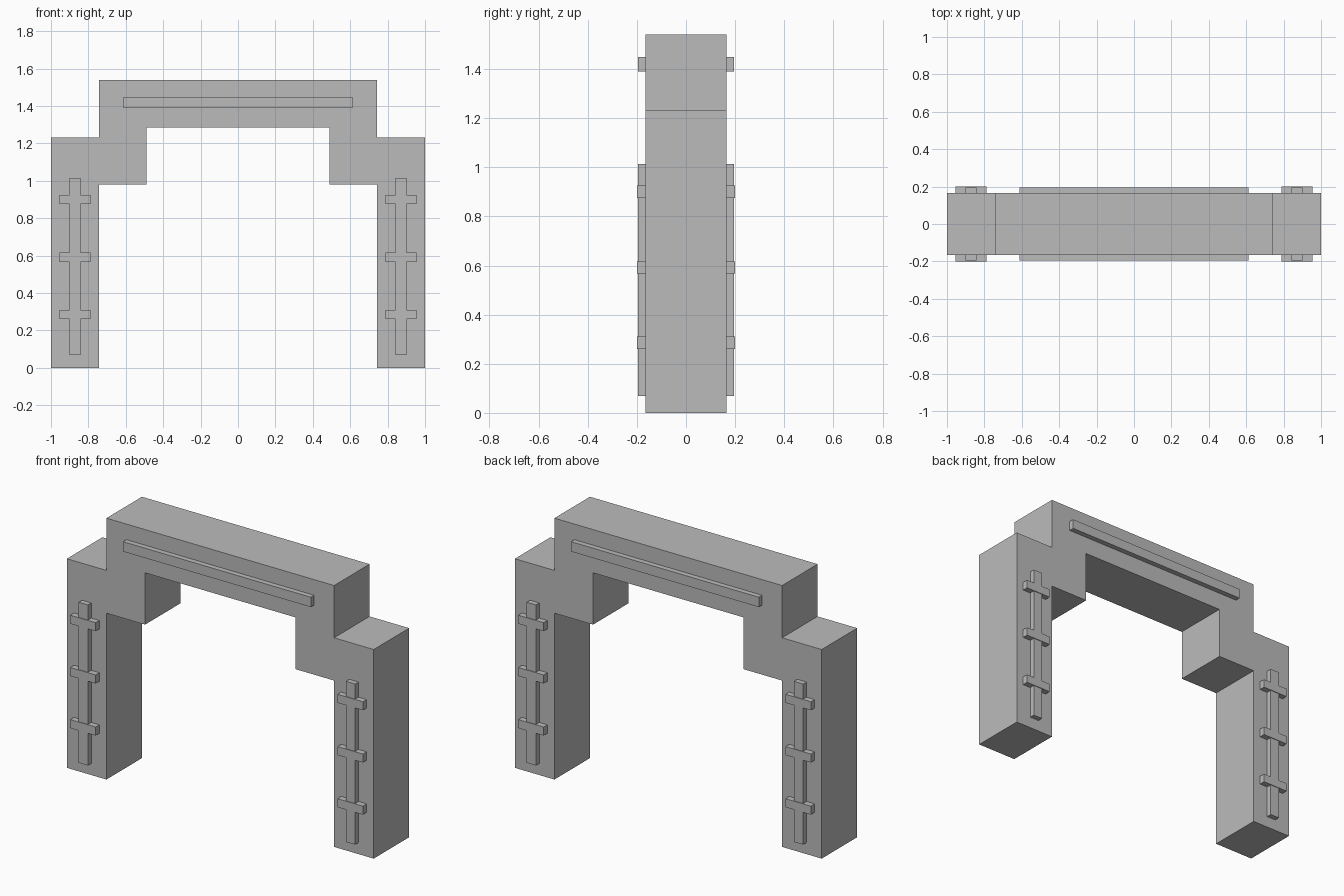
import bpy
import bmesh

default = bpy.data.objects.get("Cube")
if default:
    bpy.data.objects.remove(default)

# Single plain colour
grey = bpy.data.materials.new("stone_grey")
grey.use_nodes = True
colour = (0.5, 0.5, 0.5, 1)
grey.diffuse_color = colour
grey.node_tree.nodes["Principled BSDF"].inputs["Base Color"].default_value = colour

HALF_DEPTH = 0.165


def finish(name, bm):
    bmesh.ops.recalc_face_normals(bm, faces=bm.faces)
    mesh = bpy.data.meshes.new(name)
    bm.to_mesh(mesh)
    bm.free()
    mesh.materials.append(grey)
    obj = bpy.data.objects.new(name, mesh)
    bpy.context.collection.objects.link(obj)
    return obj


def box(name, x0, x1, y0, y1, z0, z1):
    bm = bmesh.new()
    bmesh.ops.create_cube(bm, size=1)
    bmesh.ops.scale(bm, vec=(x1 - x0, y1 - y0, z1 - z0), verts=bm.verts)
    bmesh.ops.translate(
        bm, vec=((x0 + x1) / 2, (y0 + y1) / 2, (z0 + z1) / 2), verts=bm.verts)
    return finish(name, bm)


# Stepped arch: half profile mirrored across x, then extruded in depth
half = [(0.49, 1.285), (0.49, 0.98), (0.742, 0.98), (0.742, 0),
        (1, 0), (1, 1.232), (0.742, 1.232), (0.742, 1.54)]
profile = half + [(-x, z) for x, z in reversed(half)]
bm = bmesh.new()
face = bm.faces.new([bm.verts.new((x, -HALF_DEPTH, z)) for x, z in profile])
extruded = bmesh.ops.extrude_face_region(bm, geom=[face])["geom"]
bmesh.ops.translate(bm, vec=(0, 2 * HALF_DEPTH, 0),
                    verts=[v for v in extruded if isinstance(v, bmesh.types.BMVert)])
finish("arch_body", bm)

# Raised trim on both faces of the arch
for face_name, sign in (("front", -1), ("back", 1)):
    def trim(name, cx, half_width, z0, z1, reach):
        y0, y1 = sorted((sign * (HALF_DEPTH - 0.005), sign * reach))
        box(f"{face_name}_{name}", cx - half_width, cx + half_width, y0, y1, z0, z1)

    trim("lintel_strip", 0, 0.612, 1.39, 1.448, 0.196)
    for side, cx in (("left", 0.871), ("right", -0.871)):
        trim(f"{side}_upright_bar", cx, 0.03, 0.068, 1.014, 0.196)
        for i, z in enumerate((0.285, 0.592, 0.9)):
            trim(f"{side}_cross_bar_{i + 1}", cx, 0.083, z - 0.025, z + 0.025, 0.2)
